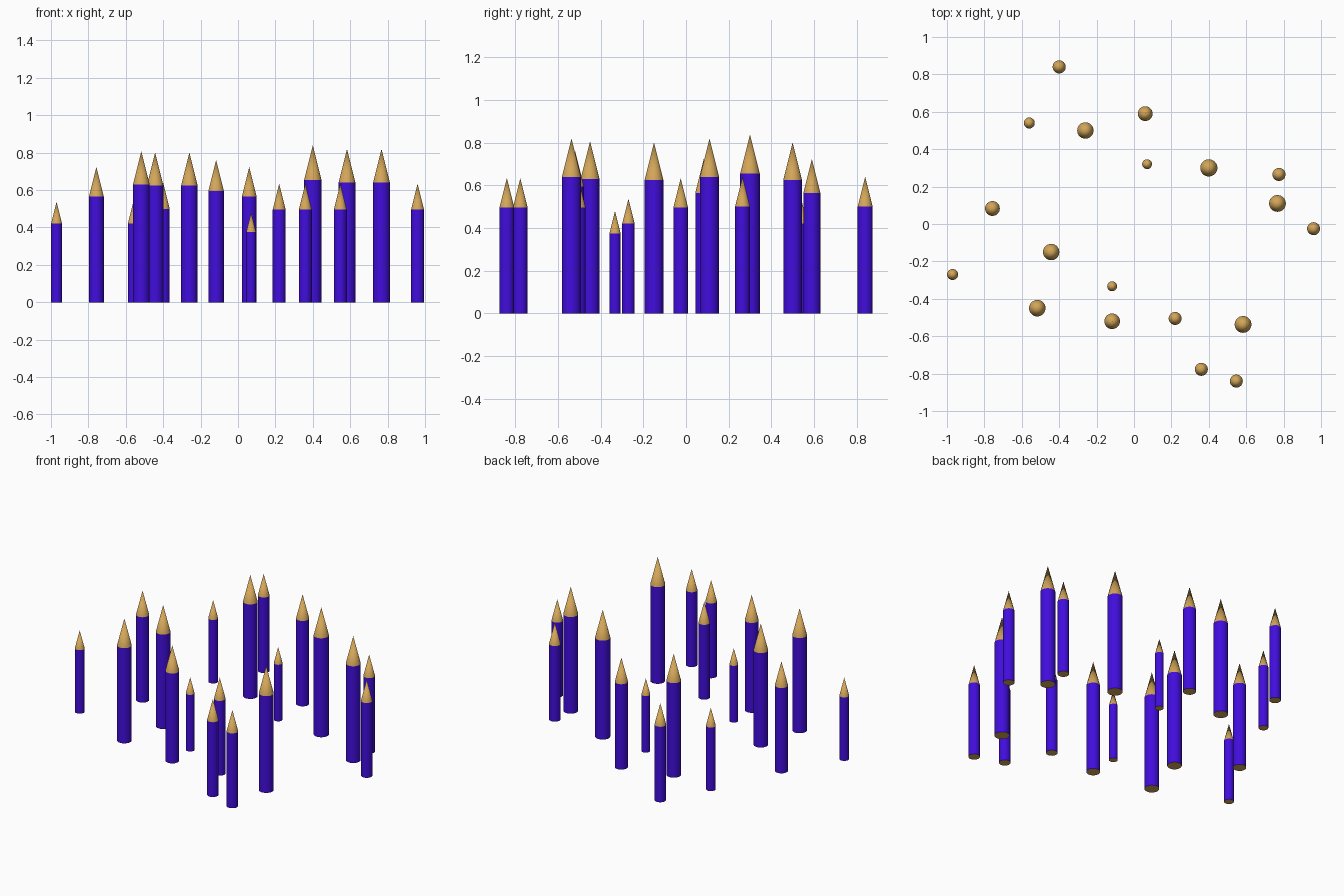
import bpy
import bmesh
from math import radians

cube = bpy.data.objects.get("Cube")
if cube:
    bpy.data.objects.remove(cube, do_unlink=True)


def make_material(name, color):
    mat = bpy.data.materials.new(name)
    mat.use_nodes = True
    mat.diffuse_color = (*color, 1)
    bsdf = mat.node_tree.nodes["Principled BSDF"]
    bsdf.inputs["Base Color"].default_value = (*color, 1)
    bsdf.inputs["Roughness"].default_value = 0.8
    return mat


violet = make_material("violet paint", (0.053, 0.004, 0.72))
wood = make_material("tan wood", (0.65, 0.38, 0.10))

SIDES = 32
RADIUS, TIP = 0.07, 1.28    # relative to the height of the painted shaft


def make_post(name, x, y, shaft):
    """Round painted post with a sharpened wooden tip and a bare wooden foot."""
    radius, cone = RADIUS * shaft, (TIP - 1) * shaft
    bm = bmesh.new()
    # painted shaft, open at the top
    bmesh.ops.create_circle(bm, cap_ends=True, segments=SIDES, radius=radius)
    foot = bm.faces[:][0]
    foot.normal_flip()
    rim = bmesh.ops.extrude_edge_only(bm, edges=bm.edges[:])["geom"]
    top = [v for v in rim if isinstance(v, bmesh.types.BMVert)]
    bmesh.ops.translate(bm, verts=top, vec=(0, 0, shaft))
    # sharpened tip
    apex = bm.verts.new((0, 0, shaft + cone))
    for edge in [e for e in rim if isinstance(e, bmesh.types.BMEdge)]:
        if all(v in top for v in edge.verts):
            bm.faces.new((*edge.verts, apex))
    bmesh.ops.recalc_face_normals(bm, faces=bm.faces[:])
    # only the upright sides are painted
    for face in bm.faces:
        face.material_index = 0 if abs(face.normal.z) < 0.1 else 1

    mesh = bpy.data.meshes.new(name)
    bm.to_mesh(mesh)
    bm.free()
    mesh.materials.append(violet)
    mesh.materials.append(wood)
    obj = bpy.data.objects.new(name, mesh)
    obj.location = (x, y, 0)
    bpy.context.collection.objects.link(obj)
    obj.select_set(True)
    bpy.context.view_layer.objects.active = obj


# x, y, shaft height
posts = [
    (-0.40, 0.84, 0.50), (-0.56, 0.54, 0.42), (-0.26, 0.50, 0.625),
    (0.06, 0.59, 0.565), (0.07, 0.32, 0.375), (0.40, 0.30, 0.655),
    (0.775, 0.265, 0.50), (0.767, 0.11, 0.64), (0.96, -0.025, 0.495),
    (-0.757, 0.083, 0.565), (-0.443, -0.15, 0.625), (-0.97, -0.27, 0.42),
    (-0.117, -0.333, 0.375), (-0.517, -0.45, 0.63), (-0.117, -0.52, 0.595),
    (0.22, -0.505, 0.495), (0.583, -0.537, 0.64), (0.36, -0.777, 0.495),
    (0.547, -0.84, 0.495),
]

bpy.ops.object.select_all(action="DESELECT")
for number, (x, y, shaft) in enumerate(posts, 1):
    make_post(f"sharpened_post_{number}", x, y, shaft)
bpy.ops.object.shade_smooth_by_angle(angle=radians(12))
